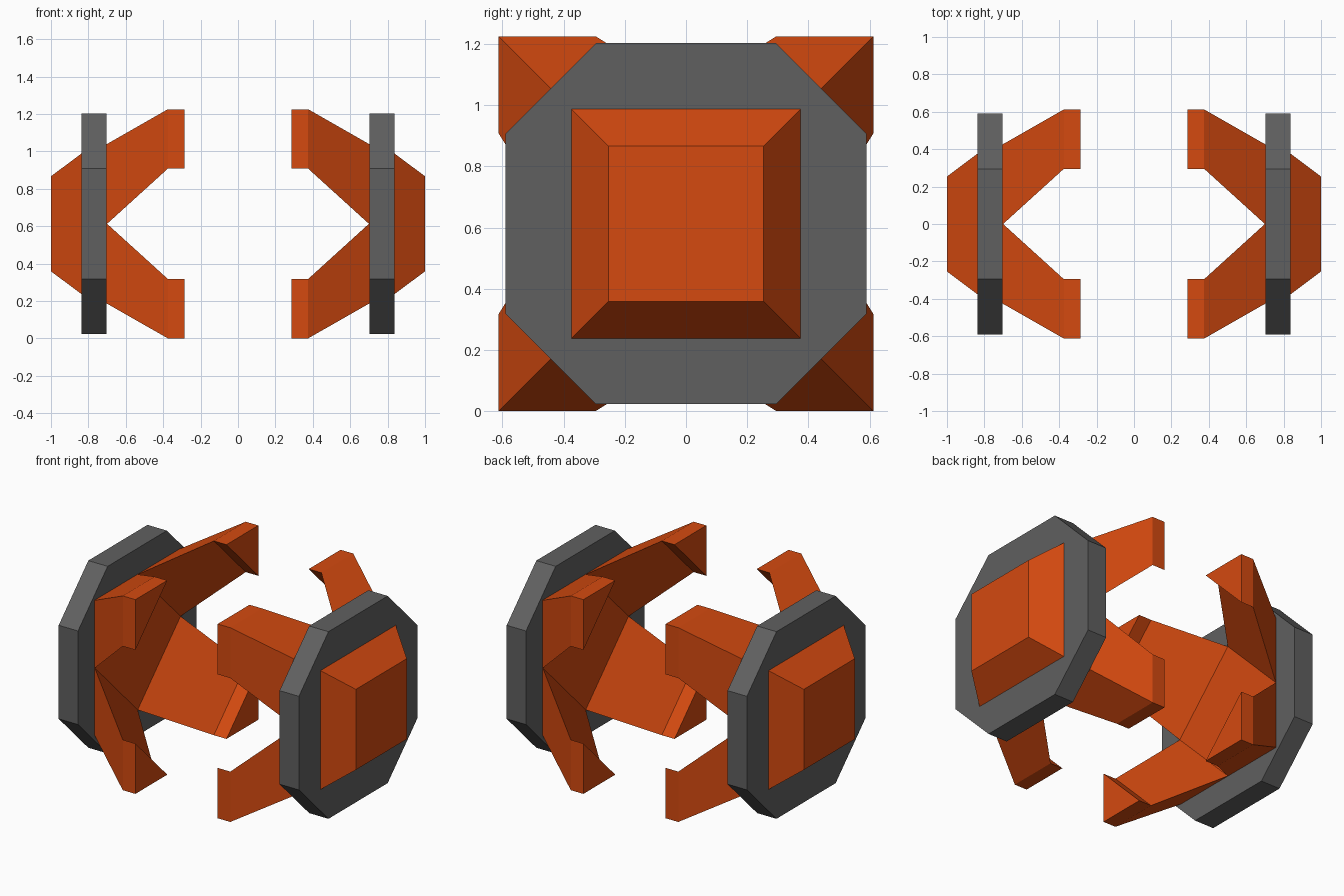
import bpy, bmesh

if "Cube" in bpy.data.objects:
    bpy.data.objects.remove(bpy.data.objects["Cube"])

CZ = 0.6125  # height of the central axis


def material(name, rgb):
    m = bpy.data.materials.new(name)
    m.diffuse_color = (*rgb, 1.0)
    m.use_nodes = True
    m.node_tree.nodes["Principled BSDF"].inputs["Base Color"].default_value = m.diffuse_color
    return m


orange = material("orange", (0.66, 0.068, 0.005))
grey = material("dark grey", (0.117, 0.117, 0.117))


def loft(name, rings, mat):
    """Closed solid through rings given as (x, [(y, z), ...])."""
    bm = bmesh.new()
    loops = [[bm.verts.new((x, y, z + CZ)) for y, z in pts] for x, pts in rings]
    n = len(loops[0])
    for a, b in zip(loops, loops[1:]):
        for i in range(n):
            j = (i + 1) % n
            bm.faces.new((a[i], a[j], b[j], b[i]))
    bm.faces.new(loops[0])
    bm.faces.new(loops[-1])
    bmesh.ops.recalc_face_normals(bm, faces=bm.faces)
    me = bpy.data.meshes.new(name)
    bm.to_mesh(me)
    bm.free()
    me.materials.append(mat)
    ob = bpy.data.objects.new(name, me)
    bpy.context.collection.objects.link(ob)
    return ob


def square(h):
    return [(-h, -h), (h, -h), (h, h), (-h, h)]


def octagon(h, c):
    return [(-c, -h), (c, -h), (h, -c), (h, c), (c, h), (-c, h), (-h, c), (-h, -c)]


def corner(h, inner, sy, sz):
    # right triangle filling one corner of a square
    return [(sy * h, sz * h), (sy * inner, sz * h), (sy * h, sz * inner)]


for side, s in (("left", -1), ("right", 1)):
    # octagonal plate
    loft(side + "_plate", [(s * 0.703, octagon(0.59, 0.295)),
                           (s * 0.838, octagon(0.59, 0.295))], grey)
    # tapered hub passing through the plate
    loft(side + "_hub", [(s * 0.70, square(0.427)), (s * 0.838, square(0.375)),
                         (s * 1.0, square(0.254))], orange)
    # four triangular claws reaching inward
    for v, sz in (("lower", -1), ("upper", 1)):
        for d, sy in (("front", -1), ("back", 1)):
            loft(f"{side}_{v}_{d}_claw",
                 [(s * 0.70, corner(0.427, 0.0, sy, sz)),
                  (s * 0.375, corner(0.6125, 0.295, sy, sz)),
                  (s * 0.287, corner(0.6125, 0.295, sy, sz))], orange)
